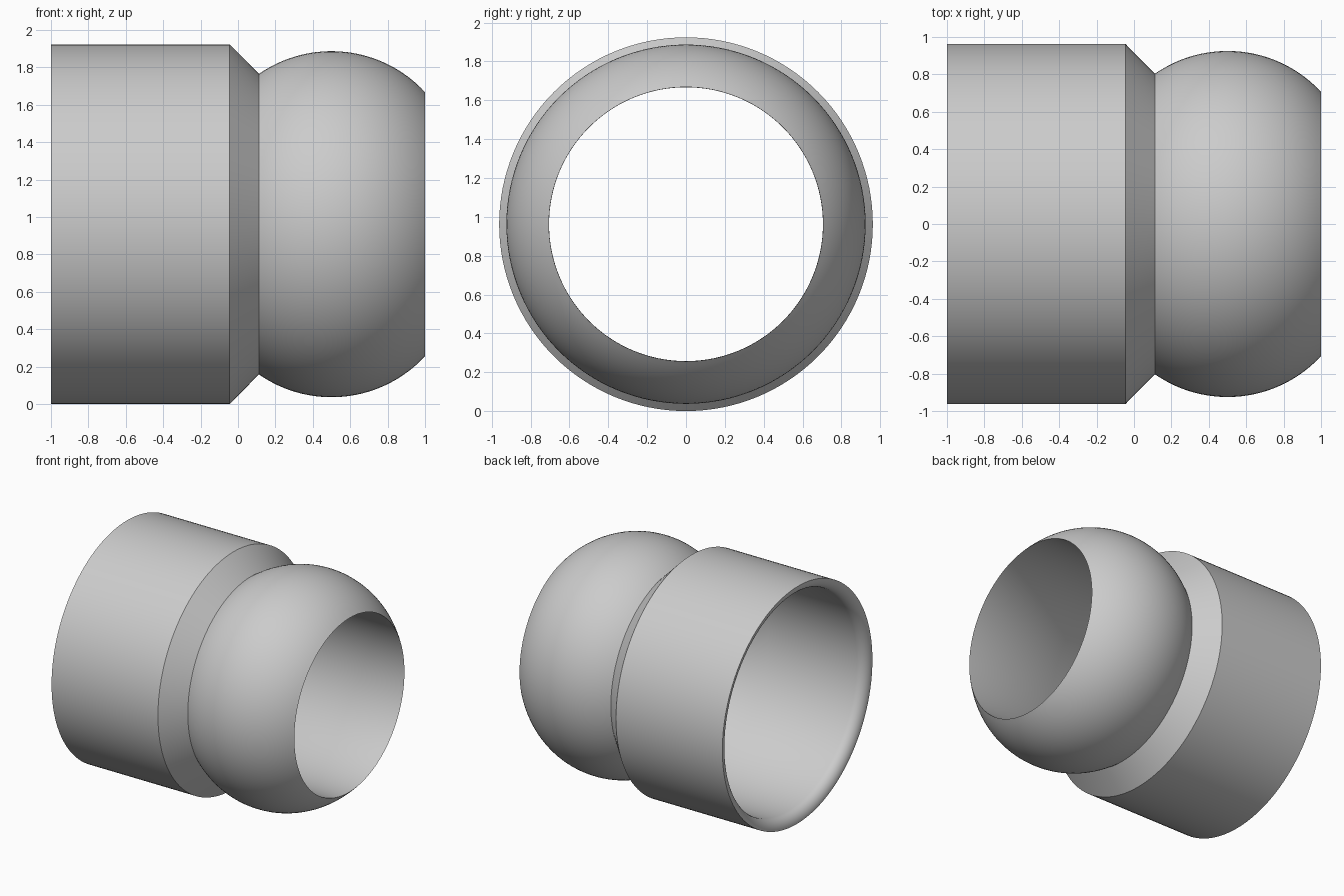
import bpy
import bmesh
from math import sin, cos, asin, pi, radians
from mathutils import Matrix

cube = bpy.data.objects.get("Cube")
if cube:
    bpy.data.objects.remove(cube, do_unlink=True)

SEGMENTS = 128
OUTER, SOCKET, BORE = 0.962, 0.88, 0.705    # radii
LIP = OUTER - SOCKET                        # rounding of the socket mouth
BULB_X, BULB_R, BULB_OFFSET = 0.5, 0.68, 0.245

grey = bpy.data.materials.new("plain_grey")
grey.use_nodes = True
colour = (0.6, 0.6, 0.6, 1)
grey.diffuse_color = colour
grey.node_tree.nodes["Principled BSDF"].inputs["Base Color"].default_value = colour


def bulb_profile(x0, x1, steps):
    """Arc of the rounded end, as (x, radius) pairs."""
    a0, a1 = (asin((x - BULB_X) / BULB_R) for x in (x0, x1))
    angles = [a0 + (a1 - a0) * i / steps for i in range(steps + 1)]
    return [(BULB_X + BULB_R * sin(a), BULB_OFFSET + BULB_R * cos(a)) for a in angles]


def lip_profile(steps):
    """Convex rounding from the socket wall out to the mouth."""
    angles = [pi / 2 * (1 - i / steps) for i in range(steps + 1)]
    return [(-1 + LIP * (1 - cos(a)), OUTER - LIP * sin(a)) for a in angles]


def lathe(name, profile):
    """Turn a closed (x, radius) profile about the x axis."""
    bm = bmesh.new()
    verts = [bm.verts.new((x, 0, r)) for x, r in profile]
    edges = [bm.edges.new((v, verts[i - 1])) for i, v in enumerate(verts)]
    bmesh.ops.spin(bm, geom=verts + edges, cent=(0, 0, 0), axis=(1, 0, 0),
                   angle=2 * pi, steps=SEGMENTS, use_merge=True)
    bmesh.ops.remove_doubles(bm, verts=bm.verts, dist=0.0001)
    bmesh.ops.recalc_face_normals(bm, faces=bm.faces)
    bm.transform(Matrix.Translation((0, 0, OUTER)))
    mesh = bpy.data.meshes.new(name)
    bm.to_mesh(mesh)
    bm.free()
    mesh.materials.append(grey)
    obj = bpy.data.objects.new(name, mesh)
    bpy.context.collection.objects.link(obj)
    return obj


# Outer skin: collar, chamfered neck and bulb; inner skin: bore, taper, socket, lip
profile = [(-0.045, OUTER)]
profile += bulb_profile(0.112, 1.0, 32)
profile += [(0.2, BORE), (-0.12, SOCKET)]
profile += lip_profile(12)
fitting = lathe("pipe_fitting", profile)

bpy.ops.object.select_all(action="DESELECT")
fitting.select_set(True)
bpy.context.view_layer.objects.active = fitting
bpy.ops.object.shade_smooth_by_angle(angle=radians(30))
